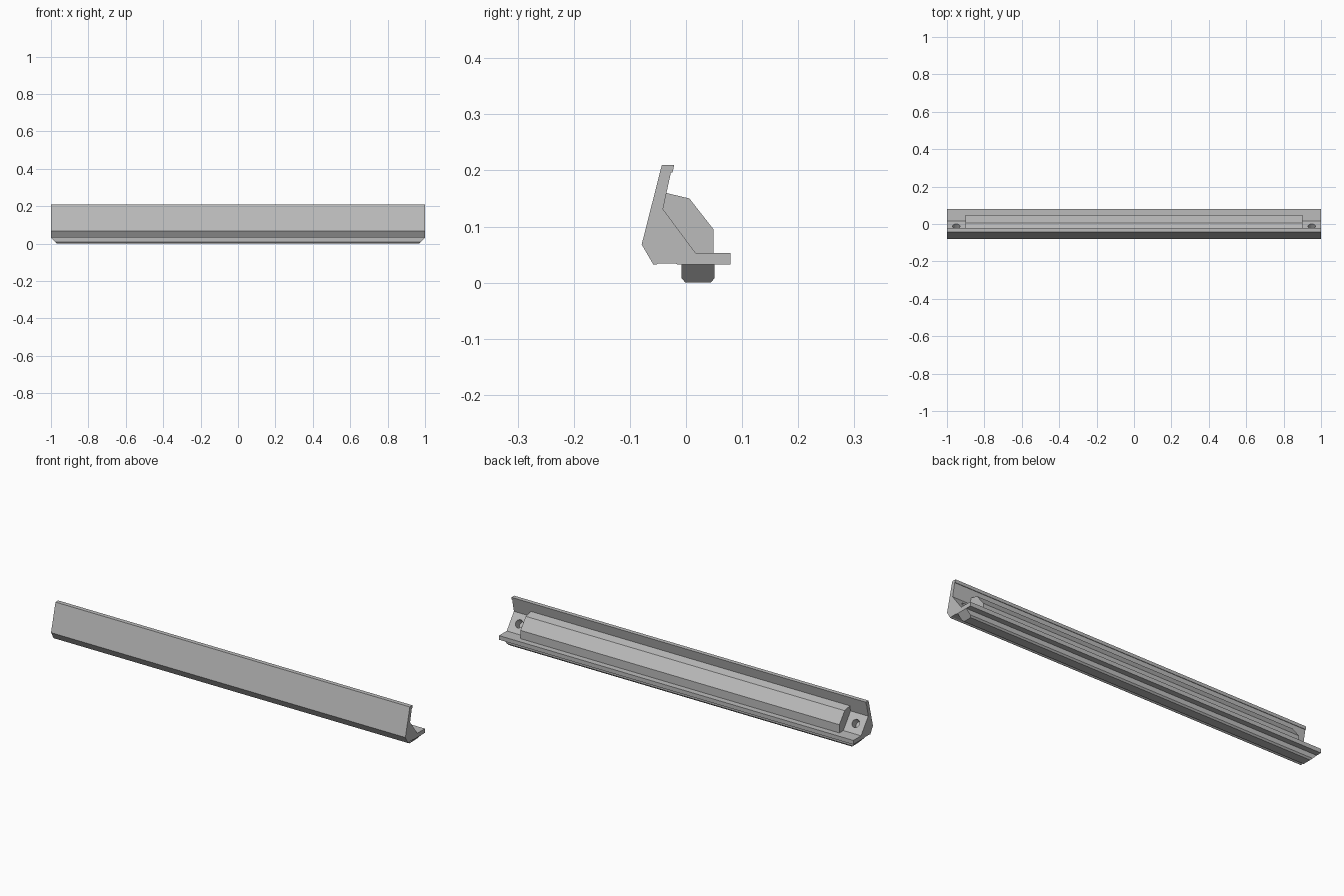
import bpy, bmesh, math
from mathutils import Vector

cube = bpy.data.objects.get("Cube")
if cube:
    bpy.data.objects.remove(cube, do_unlink=True)

GREY = (0.5, 0.5, 0.5, 1.0)
grey = bpy.data.materials.new("plain_grey")
grey.use_nodes = True
grey.diffuse_color = GREY
grey.node_tree.nodes["Principled BSDF"].inputs["Base Color"].default_value = GREY


def prism(name, profile, half_length):
    """Extrude a (y, z) profile along x; half_length(z) sets the end planes."""
    bm = bmesh.new()
    ends = [[bm.verts.new((side * half_length(z), y, z)) for y, z in profile]
            for side in (-1, 1)]
    for ring in ends:
        bm.faces.new(ring)
    n = len(profile)
    for i in range(n):
        j = (i + 1) % n
        bm.faces.new((ends[0][i], ends[0][j], ends[1][j], ends[1][i]))
    bmesh.ops.recalc_face_normals(bm, faces=bm.faces)
    mesh = bpy.data.meshes.new(name)
    bm.to_mesh(mesh)
    bm.free()
    mesh.materials.append(grey)
    obj = bpy.data.objects.new(name, mesh)
    bpy.context.collection.objects.link(obj)
    return obj


# Main angled bar: leaning front plate with lip, sloped seat and rear flange
bar = prism("angled_bar", [
    (-0.043, 0.21), (-0.021, 0.21), (-0.024, 0.196), (-0.027, 0.196),
    (-0.041, 0.131), (0.017, 0.053), (0.079, 0.053), (0.079, 0.032),
    (-0.015, 0.032), (-0.018, 0.034), (-0.05, 0.034), (-0.053, 0.032),
    (-0.058, 0.032), (-0.079, 0.068)], lambda z: 1.0)

# Faceted housing resting on the slope
prism("housing", [
    (-0.036, 0.16), (0.006, 0.15), (0.049, 0.095), (0.049, 0.053),
    (0.017, 0.053), (-0.041, 0.131)], lambda z: 0.9)

# Bottom rail: chamfered edges, ends slanting inward toward the ground
prism("bottom_rail", [
    (-0.008, 0.032), (0.051, 0.032), (0.051, 0.008), (0.044, 0.0),
    (-0.001, 0.0), (-0.008, 0.008)], lambda z: 0.968 + z)

# Blind screw holes bored square to the slope at both ends
normal = Vector((0, 0.8, 0.6))
for side, label in ((1, "left"), (-1, "right")):
    bpy.ops.mesh.primitive_cylinder_add(
        vertices=20, radius=0.02, depth=0.08,
        location=(side * 0.95, -0.012, 0.092),
        rotation=normal.to_track_quat("Z", "Y").to_euler())
    cutter = bpy.context.object
    cutter.name = label + "_hole_cutter"
    cutter.data.materials.append(grey)
    cutter.hide_render = True
    cut = bar.modifiers.new(label + "_hole", "BOOLEAN")
    cut.operation = "DIFFERENCE"
    cut.solver = "EXACT"
    cut.object = cutter
    bpy.context.view_layer.objects.active = bar
    bpy.ops.object.modifier_apply(modifier=cut.name)
    bpy.data.objects.remove(cutter, do_unlink=True)
